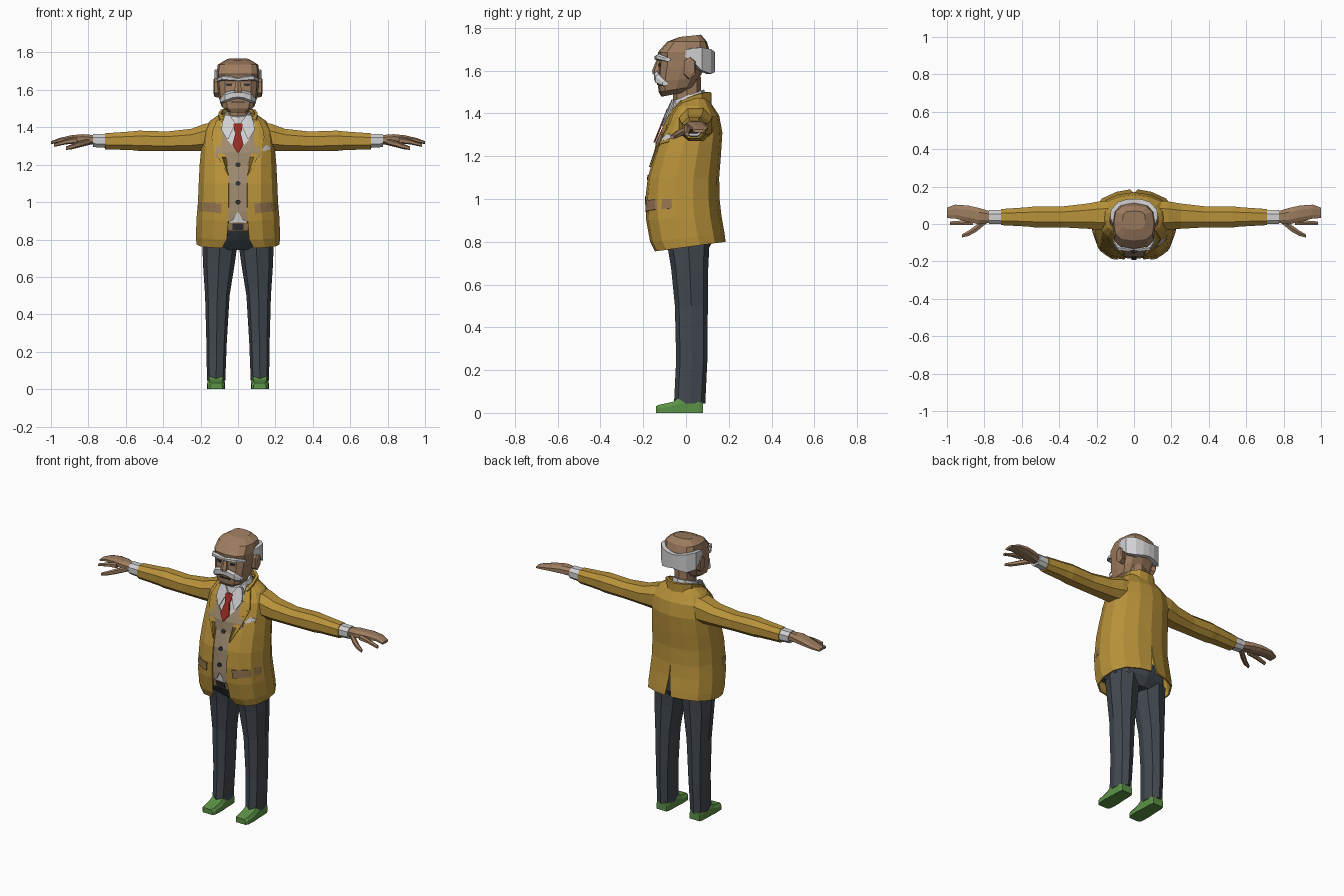
import bpy, bmesh, math
from mathutils import Vector
from mathutils.bvhtree import BVHTree


def material(name, r, g, b):
    m = bpy.data.materials.new(name)
    lin = [((c / 255 + 0.055) / 1.055) ** 2.4 for c in (r, g, b)]
    m.diffuse_color = (*lin, 1)
    return m


MUSTARD = material("mustard cloth", 184, 146, 58)
SKIN = material("skin", 158, 125, 96)
TAN = material("tan cloth", 158, 138, 112)
SLATE = material("slate cloth", 66, 73, 80)
GREEN = material("green leather", 92, 146, 70)
WHITE = material("white", 208, 208, 210)
RED = material("red silk", 150, 42, 34)
BROWN = material("brown trim", 150, 118, 80)
DARK = material("dark", 50, 48, 48)


def loft(name, rings, mat, mirror=False, closed=True, caps=True, thick=0):
    """Skin a list of point rings into one flat-shaded object."""
    bm = bmesh.new()
    vs = [[bm.verts.new(p) for p in ring] for ring in rings]
    n = len(vs[0])
    for a, b in zip(vs, vs[1:]):
        for i in range(n if closed else n - 1):
            j = (i + 1) % n
            bm.faces.new((a[i], a[j], b[j], b[i]))
    if closed and caps:
        bm.faces.new(vs[0])
        bm.faces.new(vs[-1])
    bmesh.ops.recalc_face_normals(bm, faces=bm.faces)
    me = bpy.data.meshes.new(name)
    bm.to_mesh(me)
    bm.free()
    me.materials.append(mat)
    ob = bpy.data.objects.new(name, me)
    bpy.context.collection.objects.link(ob)
    if mirror:
        mod = ob.modifiers.new("mirror", "MIRROR")
        mod.merge_threshold = 0.0005
    if thick:
        mod = ob.modifiers.new("thickness", "SOLIDIFY")
        mod.thickness, mod.offset = thick, -1
    return ob


def circle(n, p, turn=0.0):
    """Unit superellipse; smaller p is squarer."""
    out = []
    for i in range(n):
        a = 2 * math.pi * (i + turn) / n
        c, s = math.cos(a), math.sin(a)
        out.append((math.copysign(abs(c) ** p, c), math.copysign(abs(s) ** p, s)))
    return out


def rings_z(rows, n=10, p=0.75, cx=0.0, turn=0.0):
    """Rows of (front z, back z, half width, front y, back y, centre x)."""
    res = []
    for zf, zb, hx, yf, yb, *c in rows:
        x0 = c[0] if c else cx
        res.append([(x0 + hx * s, (yf + yb) / 2 - (yb - yf) / 2 * k,
                     zf + (zb - zf) * (1 - k) / 2) for k, s in circle(n, p, turn)])
    return res


def rings_x(rows, n=8, p=0.85, turn=0.5):
    """Rows of (x, centre y, centre z, half depth, half height)."""
    return [[(x, cy + ry * k, cz + rz * s) for k, s in circle(n, p, turn)]
            for x, cy, cz, ry, rz in rows]


def band(name, stations, mat, shrink):
    """Thick mirrored strip around the back; stations of (x, y, low z, high z)."""
    loft(name, [[(x, y, lo), (x, y, hi), (x * shrink, y * shrink, hi), (x * shrink, y * shrink, lo)]
                for x, y, lo, hi in stations], mat, mirror=True, caps=True)


# Jacket: half shell from the front opening to the back seam, with a rear vent
ROWS = [(.755, .80, .222, -.145, .185, .085), (.80, .84, .225, -.168, .180, .060),
        (.90, .92, .222, -.186, .166, .052), (1.0, 1.0, .214, -.190, .157, .050),
        (1.1, 1.1, .210, -.179, .155, .050), (1.2, 1.2, .205, -.150, .163, .055),
        (1.30, 1.31, .195, -.112, .170, .075), (1.38, 1.39, .185, -.078, .155, .085),
        (1.43, 1.44, .150, -.045, .122, .083), (1.465, 1.485, .090, -.01, .095, .070)]
FRONT = [(0, 0), (.45, .03), (.82, .16), (1, .40)]
BACK = [(.97, .64), (.78, .85), (.42, .96)]
shell = []
for i, (zf, zb, hx, yf, yb, gap) in enumerate(ROWS):
    uv = [(gap + (hx - gap) * u, v) for u, v in FRONT] + [(hx * u, v) for u, v in BACK]
    uv.append(((.022, .014, .004)[i] if i < 3 else 0, 1))
    shell.append([(x, yf + (yb - yf) * v, zf + (zb - zf) * v) for x, v in uv])
jacket = loft("jacket", shell, MUSTARD, mirror=True, closed=False, thick=.008)
tree = BVHTree.FromPolygons([v.co for v in jacket.data.vertices],
                            [f.vertices[:] for f in jacket.data.polygons])


def front(z):
    for a, b in zip(ROWS, ROWS[1:]):
        if a[0] <= z <= b[0]:
            return a[3] + (b[3] - a[3]) * (z - a[0]) / (b[0] - a[0])
    return ROWS[-1][3]


def on_jacket(x, z):
    hit = tree.ray_cast(Vector((x, -1, z)), Vector((0, 1, 0)))[0]
    return hit.y if hit else front(z)


def on_chest(x, z):
    """Inner clothing surface, which leans out at the neck."""
    return min(front(z) + .006, -.06 - .4 * (1.46 - z) if z > 1.25 else 0) + 1.2 * x * x


def plate(name, rows, mat, surf, lift=.006, mirror=False, cols=3):
    """Thin panel following a surface; rows of (z, x0, x1) or (z0, x0, x1, z1)."""
    rings = []
    for z, x0, x1, *z1 in rows:
        pts = []
        for i in range(cols):
            t = i / (cols - 1)
            x, zz = x0 + (x1 - x0) * t, z + ((z1[0] - z) * t if z1 else 0)
            pts.append((x, surf(x, zz) - lift, zz))
        rings.append(pts + [(x, y + .008, zz) for x, y, zz in reversed(pts)])
    return loft(name, rings, mat, mirror)


# Lapels, pockets and pocket square
plate("lapel", [(1.15, .052, .058), (1.24, .064, .105), (1.335, .083, .138), (1.355, .084, .112)],
      MUSTARD, on_jacket, .009, True)
plate("upper_lapel", [(1.345, .084, .142), (1.385, .088, .135), (1.43, .085, .118), (1.46, .075, .095)],
      MUSTARD, on_jacket, .010, True)
plate("pocket_flap", [(.94, .092, .212, .955), (.992, .088, .208, 1.0)], BROWN, on_jacket, .007, True, 5)
plate("breast_pocket", [(1.255, .125, .175, 1.268), (1.272, .125, .175, 1.285)], MUSTARD, on_jacket, .005)
plate("pocket_square", [(1.272, .13, .172, 1.28), (1.285, .132, .178, 1.29), (1.305, .150, .158)],
      WHITE, on_jacket, .006)
band("jacket_collar", [(.098, -.045, 1.40, 1.445), (.105, .01, 1.425, 1.475), (.092, .075, 1.44, 1.495),
                       (.05, .112, 1.445, 1.50), (0, .12, 1.44, 1.495)], MUSTARD, .86)

# Vest, shirt, belt and tie
plate("vest", [(.895, .045, .13), (.905, .025, .13), (.95, 0, .13), (1.1, 0, .12), (1.2, 0, .12),
               (1.265, 0, .12), (1.33, .055, .11), (1.39, .08, .10)], TAN, on_chest, .004, True)
plate("shirt_tail", [(.88, -.05, .05), (.965, -.03, .03)], WHITE, on_chest, -.002)
plate("shirt", [(1.23, -.06, .06), (1.3, -.09, .09), (1.38, -.10, .10), (1.455, -.075, .075)],
      WHITE, on_chest, -.002, cols=5)
plate("belt", [(.845, -.12, .12), (.89, -.12, .12)], BROWN, on_chest, .0, cols=5)
plate("belt_buckle", [(.85, -.03, .03), (.885, -.03, .03)], DARK, on_chest, .004)
plate("tie", [(1.265, -.004, .004), (1.305, -.03, .03), (1.37, -.014, .014), (1.375, -.018, .018),
              (1.415, -.026, .026), (1.42, -.02, .02)], RED, on_chest, .014)
for z in (1.0, 1.1, 1.2):
    plate("vest_button", [(z - .012, -.006, .006), (z - .005, -.013, .013), (z + .005, -.013, .013),
                          (z + .012, -.006, .006)], DARK, on_chest, .009)
loft("shirt_collar", rings_z([(1.40, 1.45, .085, -.085, .098), (1.455, 1.512, .066, -.072, .085)], 10, .9), WHITE)
plate("collar_wing", [(1.34, .05, .062), (1.385, .03, .088), (1.42, .012, .086), (1.465, .045, .07)],
      WHITE, on_chest, .012, True)

# Sleeves, cuffs and hands
loft("sleeve", rings_x([(.12, .045, 1.35, .085, .085), (.18, .045, 1.345, .082, .078),
                        (.25, .042, 1.332, .072, .064), (.38, .038, 1.325, .060, .056),
                        (.53, .038, 1.328, .060, .058), (.57, .038, 1.328, .055, .053),
                        (.71, .037, 1.325, .046, .046)]), MUSTARD, True)
loft("cuff", rings_x([(.70, .037, 1.327, .040, .040), (.775, .037, 1.329, .040, .037)]), WHITE, True)
loft("hand", rings_x([(.765, .037, 1.332, .032, .028), (.83, .042, 1.338, .047, .027),
                      (.89, .056, 1.337, .046, .022), (.955, .066, 1.33, .040, .014),
                      (1.0, .060, 1.318, .030, .008)]), SKIN, True)
loft("index_finger", rings_x([(.86, .01, 1.33, .018, .018), (.92, .006, 1.322, .014, .013),
                              (.985, .004, 1.304, .011, .009)], 6), SKIN, True)
loft("thumb", rings_x([(.79, .02, 1.325, .02, .018), (.845, -.025, 1.31, .02, .017),
                       (.885, -.05, 1.297, .016, .014), (.92, -.064, 1.288, .009, .009)], 6), SKIN, True)

# Trousers
loft("trouser_seat", rings_z([(.745, .745, .15, -.07, .09), (.80, .80, .19, -.125, .125),
                              (.86, .86, .195, -.172, .13), (.90, .90, .19, -.165, .12)]), SLATE)
LEGS = [(.045, .068, .166, -.056, .09), (.25, .06, .169, -.046, .10), (.50, .045, .176, -.052, .102),
        (.68, .016, .188, -.07, .104), (.80, .0, .19, -.09, .11)]
loft("trouser_leg", rings_z([(z, z, (b - a) / 2, yf, yb, (a + b) / 2) for z, a, b, yf, yb in LEGS], 8, .85),
     SLATE, True)

# Shoes
SHOES = [(-.14, .034, .032), (-.125, .045, .038), (-.06, .048, .052), (-.03, .045, .075),
         (.06, .042, .075), (.08, .036, .055)]
loft("shoe", [[(.117 - w, y, 0), (.117 + w, y, 0), (.117 + w, y, h * .6), (.117 + w * .75, y, h),
               (.117 - w * .75, y, h), (.117 - w, y, h * .6)] for y, w, h in SHOES], GREEN, True)

# Neck and head
loft("neck", rings_z([(1.40, 1.44, .058, -.06, .07), (1.57, 1.57, .062, -.06, .07)], 8, .9), SKIN)
loft("head", rings_z([(1.478, 1.50, .055, -.115, .0), (1.50, 1.525, .088, -.128, .035),
                      (1.55, 1.565, .102, -.133, .062), (1.62, 1.62, .110, -.128, .092),
                      (1.645, 1.645, .111, -.126, .10), (1.685, 1.69, .115, -.132, .112),
                      (1.735, 1.735, .108, -.088, .098), (1.757, 1.768, .062, -.03, .07)], 12, .65), SKIN)
loft("ear", rings_x([(.095, .012, 1.61, .026, .05), (.125, .018, 1.613, .030, .052),
                     (.131, .024, 1.62, .018, .036)], 6, .8), SKIN, True)
loft("nose", rings_z([(1.582, 1.59, .024, -.155, -.11), (1.60, 1.60, .022, -.158, -.11),
                      (1.65, 1.65, .012, -.138, -.11)], 6, .8), SKIN)

# Hair, brows, moustache and eyes
band("hair", [(.112, -.005, 1.665, 1.695), (.126, .03, 1.645, 1.705), (.124, .075, 1.60, 1.708),
              (.085, .118, 1.585, 1.70), (.04, .132, 1.592, 1.69), (0, .135, 1.598, 1.685)], WHITE, .8)
loft("eyebrow", rings_x([(0, -.128, 1.655, .012, .008), (.03, -.134, 1.66, .014, .013),
                         (.085, -.126, 1.664, .016, .014), (.112, -.085, 1.652, .014, .010)], 6), WHITE, True)
loft("moustache", rings_x([(0, -.137, 1.572, .014, .018), (.03, -.136, 1.573, .016, .025),
                           (.07, -.128, 1.558, .016, .026), (.095, -.098, 1.54, .014, .012)], 6), WHITE, True)
plate("eye", [(1.62, .035, .06), (1.634, .03, .066)], DARK, lambda x, z: -.127 + 2.5 * x * x, .004, True)
plate("mouth", [(1.532, -.035, .035), (1.538, -.035, .035)], DARK, lambda x, z: -.133, .003)
